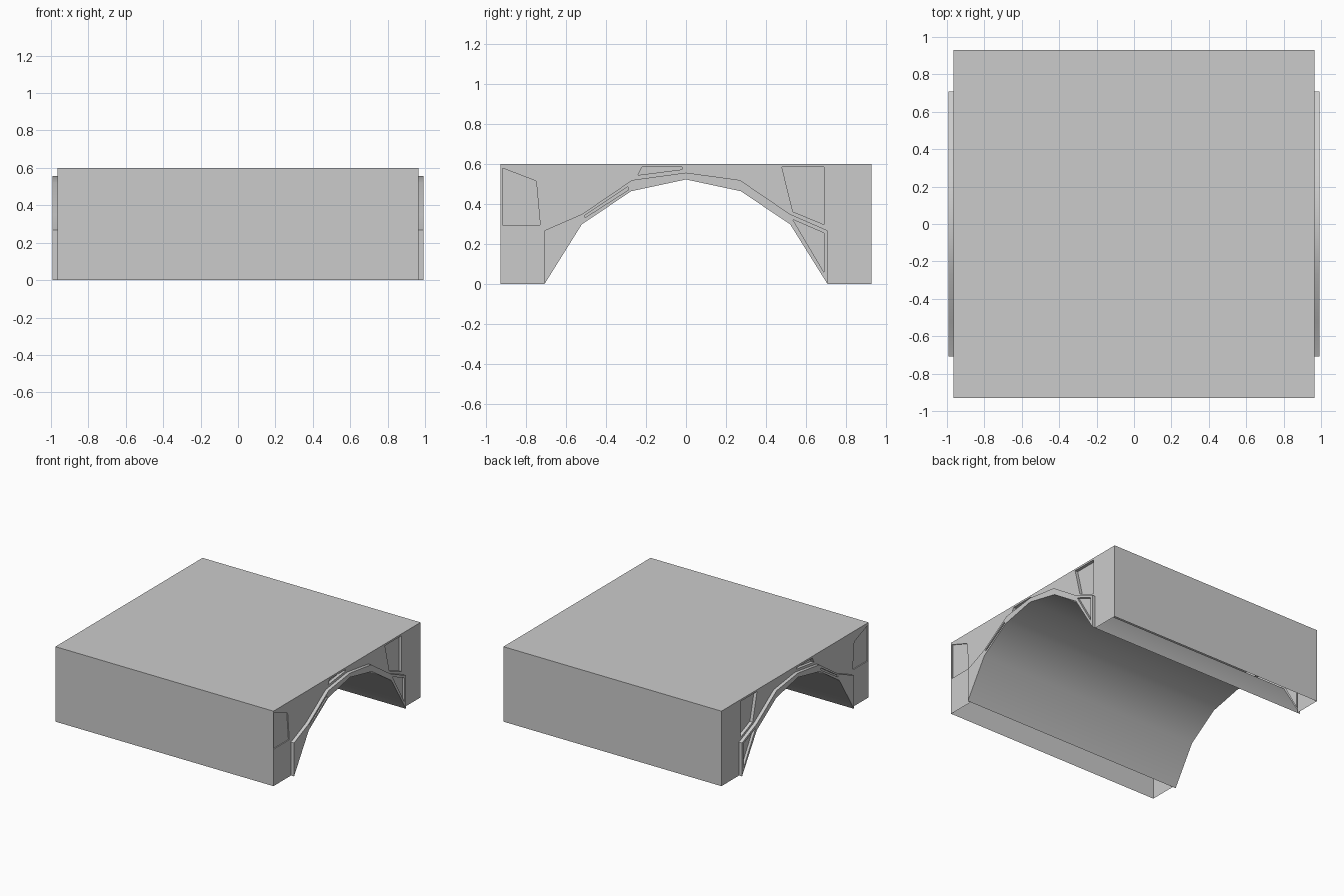
import bpy, bmesh, math

if "Cube" in bpy.data.objects:
    bpy.data.objects.remove(bpy.data.objects["Cube"])

BODY_X, BAND_X = 0.965, 0.992


def prism(name, profile, x0, x1):
    """Extrude a (y, z) outline along x."""
    bm = bmesh.new()
    face = bm.faces.new([bm.verts.new((x0, y, z)) for y, z in profile])
    ext = bmesh.ops.extrude_face_region(bm, geom=[face])
    for v in ext["geom"]:
        if isinstance(v, bmesh.types.BMVert):
            v.co.x = x1
    bmesh.ops.recalc_face_normals(bm, faces=bm.faces[:])
    mesh = bpy.data.meshes.new(name)
    bm.to_mesh(mesh)
    bm.free()
    obj = bpy.data.objects.new(name, mesh)
    bpy.context.collection.objects.link(obj)
    return obj


def boolean(target, tool, operation):
    mod = target.modifiers.new("bool", "BOOLEAN")
    mod.operation, mod.object, mod.solver = operation, tool, "EXACT"
    bpy.ops.object.select_all(action="DESELECT")
    bpy.context.view_layer.objects.active = target
    target.select_set(True)
    bpy.ops.object.modifier_apply(modifier=mod.name)
    bpy.data.objects.remove(tool, do_unlink=True)


def mirrored(half):
    """Complete a left-half profile whose last point lies at y = 0."""
    return half + [(-y, z) for y, z in reversed(half[:-1])]


# Block and the slightly proud arch band
block = prism("arch_bridge_block",
              [(-0.93, 0), (0.93, 0), (0.93, 0.6), (-0.93, 0.6)], -BODY_X, BODY_X)
band = mirrored([(-0.708, 0), (-0.708, 0.268), (-0.52, 0.35), (-0.27, 0.52), (0, 0.557)])
boolean(block, prism("band", band, -BAND_X, BAND_X), "UNION")

# Arch opening
opening = mirrored([(-0.727, -0.03), (-0.522, 0.298), (-0.275, 0.464), (0, 0.523)])
boolean(block, prism("opening", opening, -1.2, 1.2), "DIFFERENCE")

# Recessed stone panels on both sides: outline, surface x, depth
panels = [
    ([(0.48, 0.585), (0.69, 0.585), (0.69, 0.298), (0.535, 0.362)], BODY_X, 0.025),
    ([(-0.24, 0.545), (-0.22, 0.585), (-0.02, 0.585), (-0.02, 0.573)], BODY_X, 0.025),
    ([(-0.92, 0.58), (-0.75, 0.515), (-0.73, 0.295), (-0.92, 0.295)], BODY_X, 0.008),
    ([(0.535, 0.322), (0.69, 0.255), (0.69, 0.06)], BAND_X, 0.02),
    ([(-0.505, 0.332), (-0.505, 0.345), (-0.29, 0.487), (-0.29, 0.47)], BAND_X, 0.015),
]
for outline, surface, depth in panels:
    for side in (-1, 1):
        cutter = prism("panel", outline, side * (surface - depth), side * 1.1)
        boolean(block, cutter, "DIFFERENCE")

# Piers are open underneath
bm = bmesh.new()
bm.from_mesh(block.data)
base = [f for f in bm.faces if all(abs(v.co.z) < 1e-3 for v in f.verts)]
bmesh.ops.delete(bm, geom=base, context="FACES")
bm.to_mesh(block.data)
bm.free()

bpy.ops.object.shade_smooth_by_angle(angle=math.radians(30))
